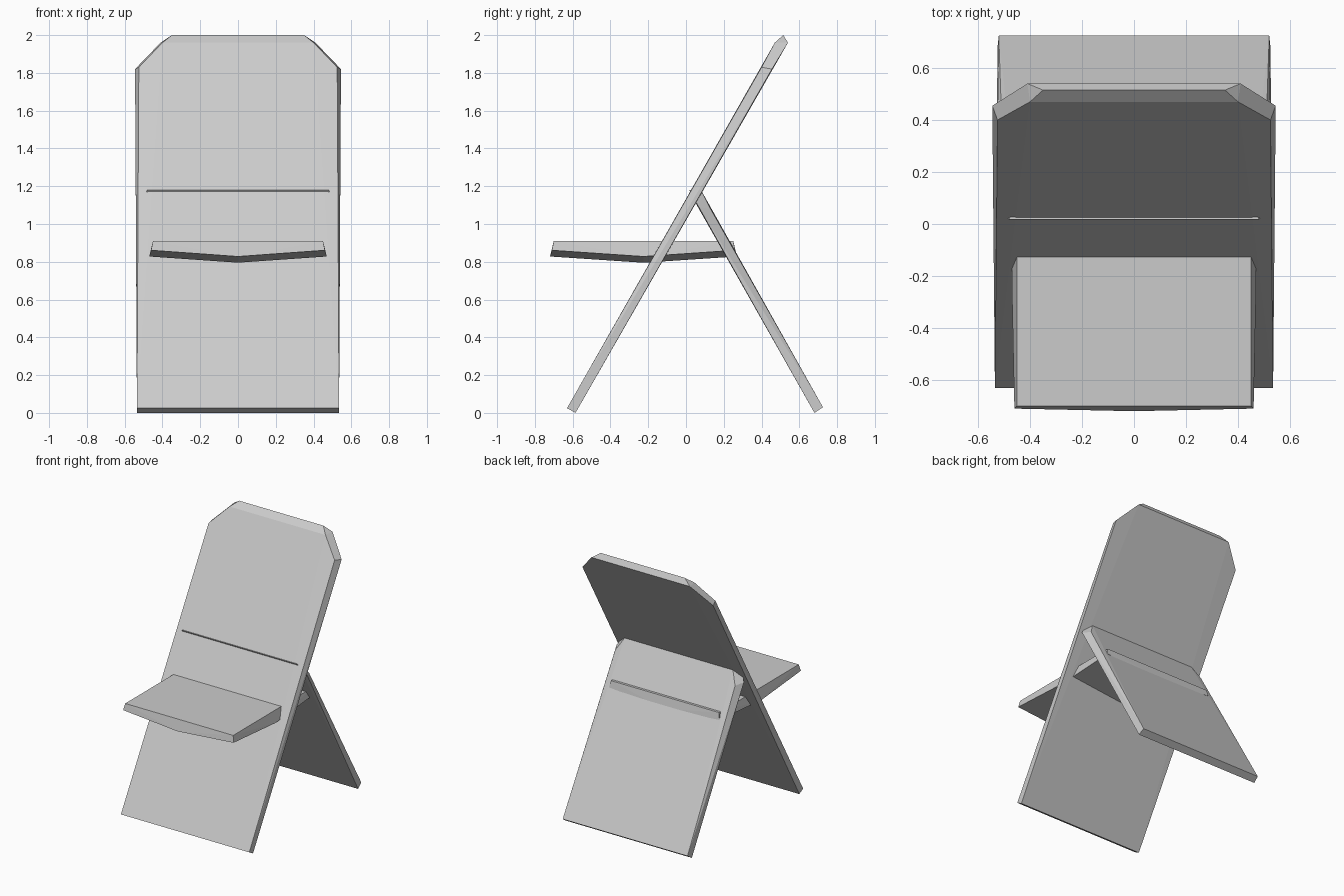
import bpy
import bmesh
import math

cube = bpy.data.objects.get("Cube")
if cube:
    bpy.data.objects.remove(cube)

grey = bpy.data.materials.new("light grey")
grey.use_nodes = True
colour = (0.6, 0.6, 0.6, 1)
grey.diffuse_color = colour
grey.node_tree.nodes["Principled BSDF"].inputs["Base Color"].default_value = colour


def board(name, half_points):
    """Faceted board: the right-hand corners mirrored in x and skinned."""
    bm = bmesh.new()
    for x, y, z in half_points:
        for side in ((-1, 1) if x else (1,)):
            bm.verts.new((side * x, y, z))
    bmesh.ops.convex_hull(bm, input=bm.verts)
    bmesh.ops.dissolve_limit(bm, angle_limit=math.radians(1.5),
                             verts=bm.verts, edges=bm.edges)
    bmesh.ops.recalc_face_normals(bm, faces=bm.faces)
    mesh = bpy.data.meshes.new(name)
    bm.to_mesh(mesh)
    bm.free()
    mesh.materials.append(grey)
    obj = bpy.data.objects.new(name, mesh)
    bpy.context.collection.objects.link(obj)
    return obj


# Tall leaning back panel: front face, top ridge, rear face
board("back_panel", [
    (0.535, -0.63, 0.025), (0.525, 0.40, 1.83), (0.40, 0.47, 1.96),
    (0.35, 0.515, 2.0),
    (0.535, -0.585, 0.0), (0.545, 0.455, 1.82), (0.41, 0.54, 1.96),
])

# Rear support, its tip passing through the back panel
board("rear_support", [
    (0.52, 0.725, 0.03), (0.50, 0.13, 1.08), (0.45, 0.085, 1.17),
    (0.48, 0.018, 1.18),
    (0.525, 0.68, 0.0), (0.53, 0.068, 1.09), (0.50, 0.04, 1.13),
])

# Seat slab with a shallow faceted underside
seat_mid = -0.225
seat = []
for x, spread in ((0, 1), (0.46, 0)):
    for step in (-1, 0, 1):
        sag = 0.033 * (spread + (step == 0))
        reach = 0.485 + 0.01 * spread
        bulge = 0.01 * (step == 0)
        seat.append((x and x + bulge, seat_mid + step * reach, 0.861 - sag))
seat += [(0.45, seat_mid + step * 0.475, 0.91) for step in (-1, 1)]
board("seat", seat)
